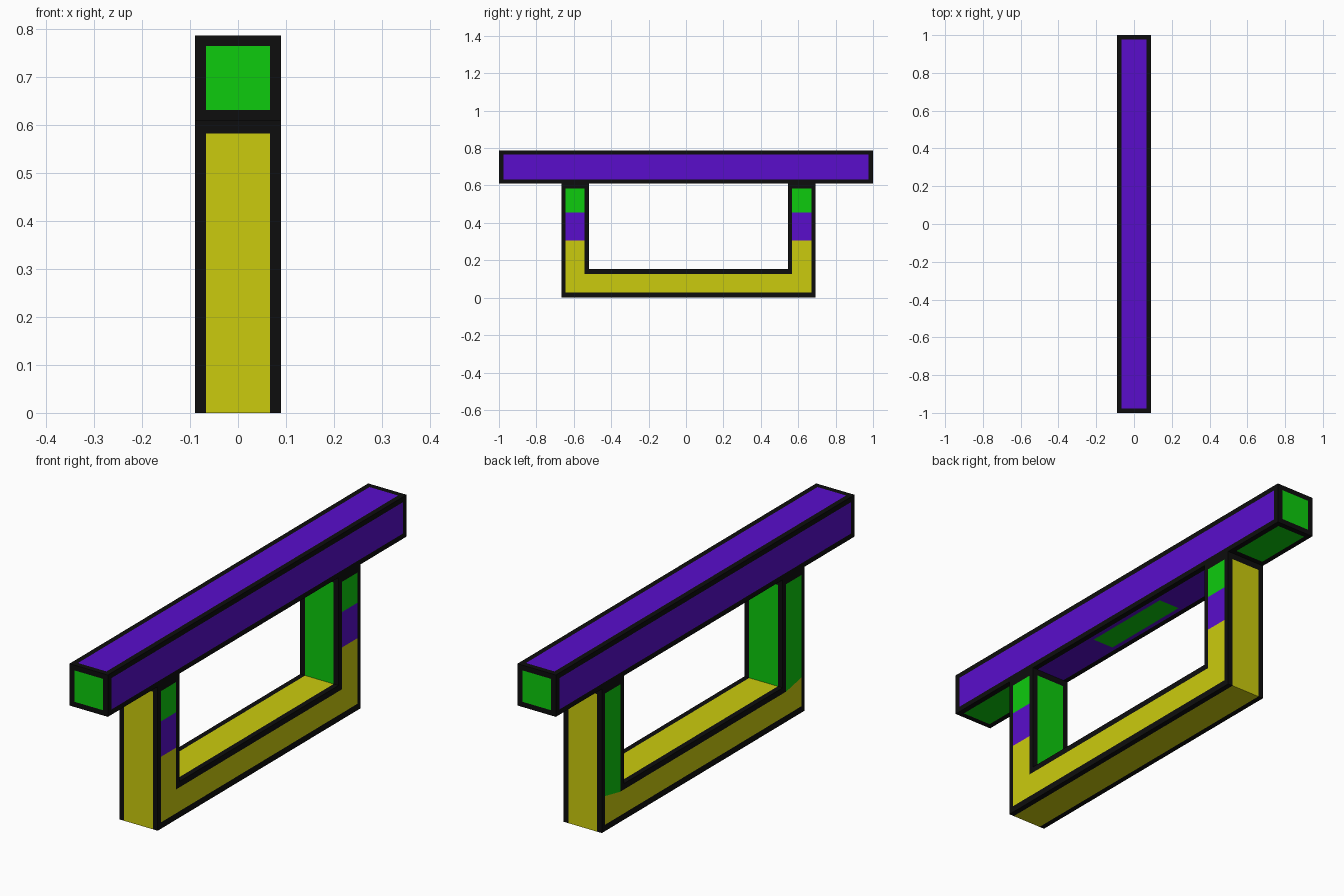
import bpy, bmesh
from mathutils import Vector

if "Cube" in bpy.data.objects:
    bpy.data.objects.remove(bpy.data.objects["Cube"])


def material(name, rgb):
    m = bpy.data.materials.new(name)
    m.diffuse_color = (*rgb, 1)
    m.use_nodes = True
    m.node_tree.nodes["Principled BSDF"].inputs["Base Color"].default_value = m.diffuse_color
    return m


BLACK, PURPLE, GREEN, YELLOW = range(4)
MATS = [material("black trim", (0.004, 0.004, 0.004)),
        material("purple", (0.10, 0.004, 0.60)),
        material("green", (0.004, 0.60, 0.004)),
        material("yellow", (0.60, 0.60, 0.004))]

W = 0.09            # half width of every beam
PX = 0.067          # half width of the coloured panels
MID = 0.013         # centre of the lower frame along y
OUT, INN = 0.679, 0.532     # frame half lengths, outer and inner
P_OUT, P_INN = 0.657, 0.555  # leg panel limits on the frame sides
FLOOR, SPLIT, TOP = 0.153, 0.61, 0.787


def prism(quads):
    """Extrude joined (y, z) quads across the full width."""
    bm = bmesh.new()
    pts = {}
    for q in quads:
        for p in q:
            if p not in pts:
                pts[p] = bm.verts.new((-W, *p))
        bm.faces.new([pts[p] for p in q])
    ext = bmesh.ops.extrude_face_region(bm, geom=bm.faces[:], use_keep_orig=True)
    verts = [g for g in ext["geom"] if isinstance(g, bmesh.types.BMVert)]
    bmesh.ops.translate(bm, verts=verts, vec=(2 * W, 0, 0))
    bmesh.ops.recalc_face_normals(bm, faces=bm.faces[:])
    return bm


def cut(bm, point, normal):
    geom = bm.verts[:] + bm.edges[:] + bm.faces[:]
    bmesh.ops.bisect_plane(bm, geom=geom, dist=1e-5, plane_co=point,
                           plane_no=Vector(normal).normalized())


def finish(name, bm, rule):
    """Colour every face from its centre and normal, then make the object."""
    bm.normal_update()
    for f in bm.faces:
        f.material_index = rule(f.calc_center_median(), f.normal)
    me = bpy.data.meshes.new(name)
    bm.to_mesh(me)
    bm.free()
    for m in MATS:
        me.materials.append(m)
    ob = bpy.data.objects.new(name, me)
    bpy.context.collection.objects.link(ob)
    return ob


# Top beam
def beam_colour(c, n):
    ay = abs(c.y)
    if abs(n.y) > 0.5:
        return GREEN if abs(c.x) < PX and 0.632 < c.z < 0.765 else BLACK
    if abs(n.x) > 0.5:
        return PURPLE if ay < 0.976 and 0.632 < c.z < 0.765 else BLACK
    if abs(c.x) > PX or ay > 0.976:
        return BLACK
    if n.z > 0.5:
        return PURPLE
    d = abs(c.y - MID)              # underside
    if d < INN:
        return GREEN if d < 0.205 and abs(c.x) < 0.049 else PURPLE
    return GREEN if d > OUT + 0.024 else BLACK


bm = prism([((-1, SPLIT), (1, SPLIT), (1, TOP), (-1, TOP))])
for s in (-1, 1):
    for x in (PX, 0.049):
        cut(bm, (s * x, 0, 0), (1, 0, 0))
    cut(bm, (0, s * 0.976, 0), (0, 1, 0))
    for d in (0.205, INN, OUT + 0.024):
        cut(bm, (0, MID + s * d, 0), (0, 1, 0))
for z in (0.632, 0.765):
    cut(bm, (0, 0, z), (0, 0, 1))
finish("top_beam", bm, beam_colour)


# U-shaped lower frame: two legs joined by a floor beam
def frame_colour(c, n):
    ay = abs(c.y)
    if abs(n.x) > 0.5:
        leg = P_INN < ay < P_OUT and 0.027 < c.z < 0.583
        base = ay < P_OUT and 0.027 < c.z < 0.128
        if not (leg or base):
            return BLACK
        if n.x > 0:                 # banded legs
            return YELLOW if c.z < 0.305 else PURPLE if c.z < 0.455 else GREEN
        mitre = 0.128 + (ay - P_INN) * 0.2
        return GREEN if leg and c.z > mitre else YELLOW
    if abs(c.x) > PX or c.z > 0.583:
        return BLACK
    if abs(n.y) > 0.5 and ay < (INN + OUT) / 2:
        return GREEN                # inner leg faces
    return YELLOW


def leg(s):
    return ((s * OUT, 0), (s * OUT, SPLIT), (s * INN, SPLIT), (s * INN, FLOOR))


bm = prism([leg(-1), leg(1),
            ((-OUT, 0), (-INN, FLOOR), (INN, FLOOR), (OUT, 0))])
for s in (-1, 1):
    cut(bm, (s * PX, 0, 0), (1, 0, 0))
    for y in (P_OUT, P_INN):
        cut(bm, (0, s * y, 0), (0, 1, 0))
    cut(bm, (0, s * P_INN, 0.128), (0, -s * 0.2, 1))
for z in (0.027, 0.128, 0.305, 0.455, 0.583):
    cut(bm, (0, 0, z), (0, 0, 1))
finish("lower_frame", bm, frame_colour).location.y = MID
